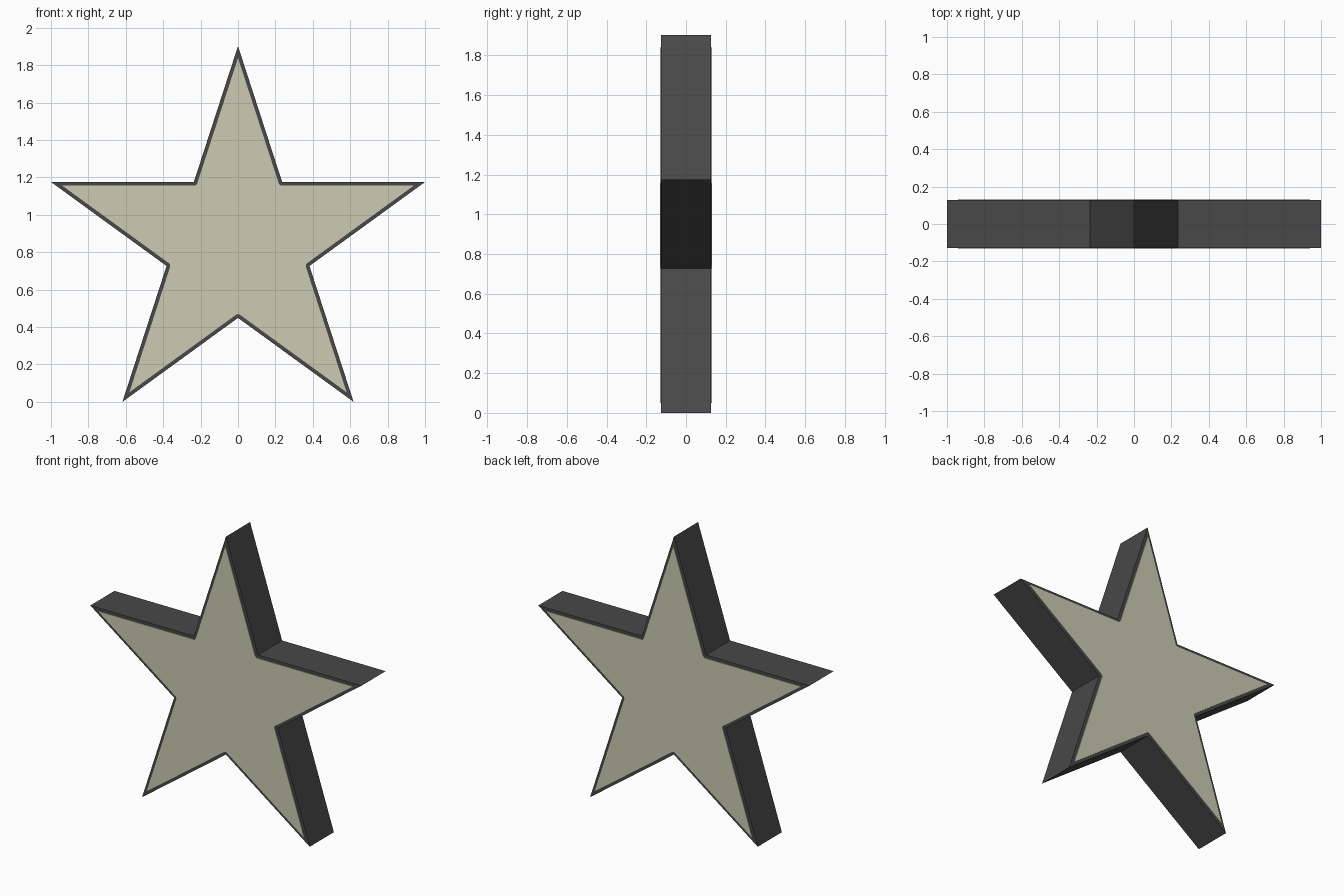
import bpy, bmesh, math

if "Cube" in bpy.data.objects:
    bpy.data.objects.remove(bpy.data.objects["Cube"])

R = 1 / math.cos(math.radians(18))      # tip radius, so the star is 2 wide
INNER = R * 0.382                       # regular five-pointed star
CZ = R * math.cos(math.radians(36))     # lower tips rest on z = 0


def material(name, rgb):
    m = bpy.data.materials.new(name)
    m.diffuse_color = (*rgb, 1)
    m.use_nodes = True
    m.node_tree.nodes["Principled BSDF"].inputs["Base Color"].default_value = m.diffuse_color
    return m


def star(name, y0, y1, scale, mat, round_inner=0):
    """Star-shaped slab between y0 and y1."""
    bm = bmesh.new()
    pts = []
    for i in range(10):
        r = (INNER if i % 2 else R) * scale
        a = math.radians(36 * i)
        pts.append((r * math.sin(a), CZ + r * math.cos(a)))
    front = [bm.verts.new((x, y0, z)) for x, z in pts]
    back = [bm.verts.new((x, y1, z)) for x, z in pts]
    bm.faces.new(front)
    bm.faces.new(back[::-1])
    notches = []
    for i in range(10):
        j = (i + 1) % 10
        bm.faces.new((front[j], front[i], back[i], back[j]))
        if i % 2:
            notches.append(bm.edges.get((front[i], back[i])))
    if round_inner:
        bmesh.ops.bevel(bm, geom=notches, offset=round_inner, segments=3,
                        profile=0.5, affect='EDGES')
    bmesh.ops.recalc_face_normals(bm, faces=bm.faces)
    bmesh.ops.triangulate(bm, faces=[f for f in bm.faces if len(f.verts) > 4])
    me = bpy.data.meshes.new(name)
    bm.to_mesh(me)
    bm.free()
    me.materials.append(mat)
    ob = bpy.data.objects.new(name, me)
    bpy.context.collection.objects.link(ob)
    return ob


dark = material("charcoal", (0.065, 0.065, 0.065))
cream = material("pale cream", (0.60, 0.60, 0.45))

# Dark star body
star("star_body", -0.127, 0.127, 1.0, dark)

# Slightly raised cream panels on both sides
star("front_panel", -0.132, -0.124, 0.94, cream, 0.012)
star("back_panel", 0.124, 0.132, 0.94, cream, 0.012)
